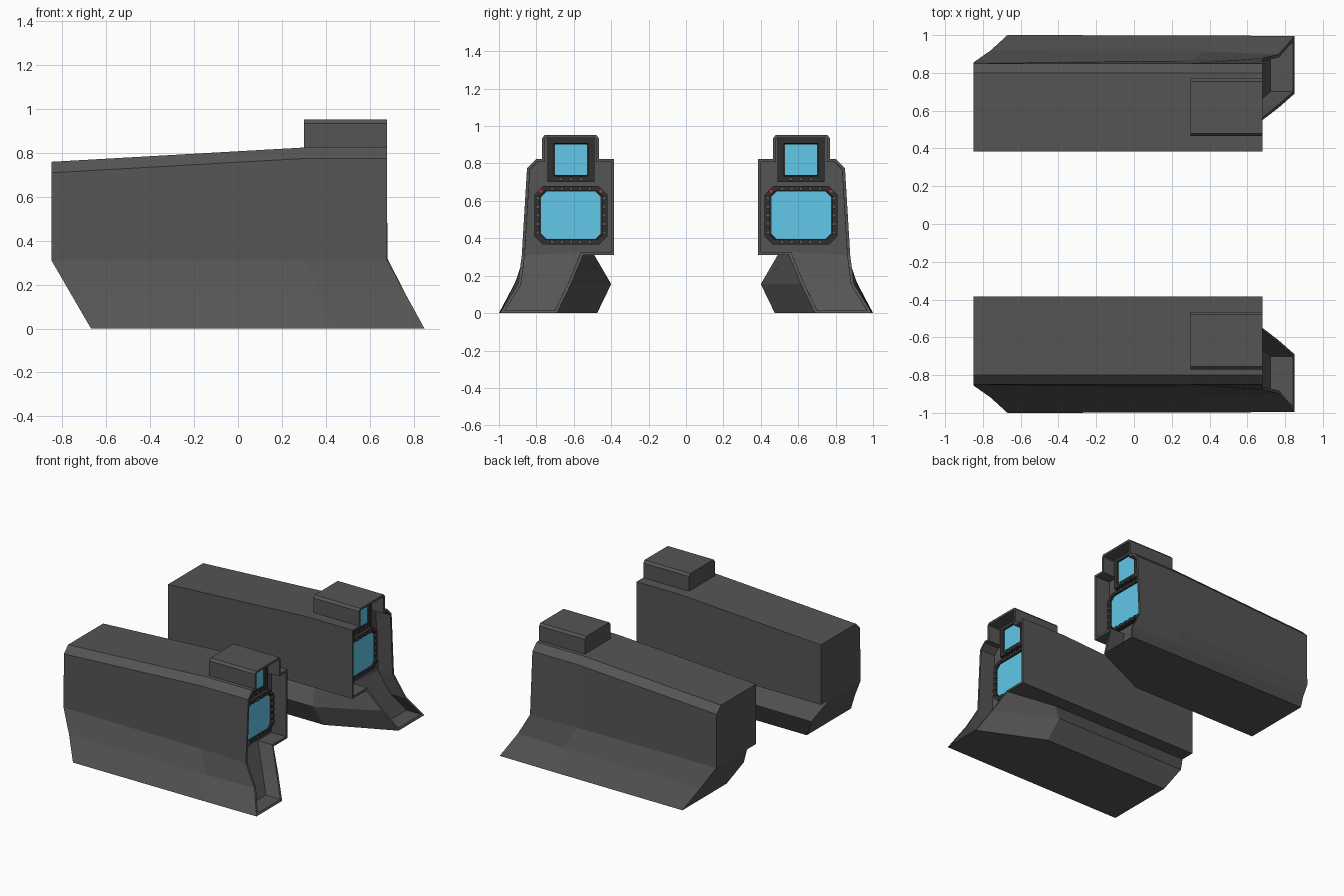
import bpy, bmesh
from mathutils import Vector

if "Cube" in bpy.data.objects:
    bpy.data.objects.remove(bpy.data.objects["Cube"])


def material(name, color):
    m = bpy.data.materials.new(name)
    m.diffuse_color = (*color, 1)
    m.use_nodes = True
    m.node_tree.nodes["Principled BSDF"].inputs["Base Color"].default_value = m.diffuse_color
    return m


SHELL = material("dark_grey", (0.09, 0.09, 0.09))
BEZEL = material("charcoal", (0.03, 0.03, 0.03))
BUTTON = material("button_grey", (0.10, 0.10, 0.10))
GLASS = material("screen_blue", (0.12, 0.58, 0.80))
RED = material("warning_red", (0.6, 0.03, 0.03))


def finish(bm, name, mat):
    """Turn a bmesh into an object mirrored to the other side of the cockpit."""
    bmesh.ops.recalc_face_normals(bm, faces=bm.faces)
    mesh = bpy.data.meshes.new(name)
    bm.to_mesh(mesh)
    bm.free()
    mesh.materials.append(mat)
    obj = bpy.data.objects.new(name, mesh)
    bpy.context.collection.objects.link(obj)
    mod = obj.modifiers.new("Mirror", 'MIRROR')
    mod.use_axis = (False, True, False)
    return obj


def recess(bm, faces, rim, depth):
    """Leave a rim around the faces and push them back along -x."""
    bmesh.ops.recalc_face_normals(bm, faces=bm.faces)
    for t in (rim, 0.0005):
        bmesh.ops.inset_region(bm, faces=faces, thickness=t, use_even_offset=True,
                               use_boundary=True)
    verts = {v for f in faces for v in f.verts}
    bmesh.ops.translate(bm, verts=list(verts), vec=(-depth, 0, 0))


# Console shell: cross-sections lofted from back to front
HOOD = [(0.465, 0.825), (0.465, 0.935), (0.48, 0.952),
        (0.755, 0.952), (0.77, 0.935), (0.77, 0.825)]


def section(x, top, outer, foot, raised):
    """foot: outer mid, outer bottom, inner bottom, inner mid, inner top."""
    pts = [(x, 0.385, 0.31), (x, 0.385, top)]
    pts += [(x, y, z if raised else top) for y, z in HOOD]
    pts += [(x, 0.80, top), (x, 0.85, top - 0.05), (x, outer, 0.31)]
    return pts + foot


back_foot = [(-0.76, 0.918, 0.155), (-0.67, 1.0, 0), (-0.67, 0.475, 0),
             (-0.76, 0.40, 0.155), (-0.85, 0.49, 0.31)]
mid_foot = [(0.38, 0.915, 0.155), (0.42, 0.998, 0), (0.38, 0.475, 0),
            (0.34, 0.40, 0.155), (0.30, 0.49, 0.31)]
front_foot = [(0.765, 0.898, 0.155), (0.85, 0.995, 0), (0.85, 0.69, 0),
              (0.765, 0.615, 0.155), (0.68, 0.55, 0.31)]

bm = bmesh.new()
rings = [[bm.verts.new(p) for p in s] for s in (
    section(-0.85, 0.76, 0.855, back_foot, False),
    section(0.30, 0.825, 0.865, mid_foot, False),
    section(0.30, 0.825, 0.865, mid_foot, True),
    section(0.68, 0.825, 0.878, front_foot, True))]
n = len(rings[0])
for r, s in zip(rings, rings[1:]):
    for i in range(n):
        j = (i + 1) % n
        bm.faces.new((r[i], r[j], s[j], s[i]))


def cap(r):
    return [bm.faces.new(r[:11] + [r[15]]),
            bm.faces.new((r[10], r[11], r[14], r[15])),
            bm.faces.new((r[11], r[12], r[13], r[14]))]


cap(rings[0])
bmesh.ops.remove_doubles(bm, verts=bm.verts, dist=0.0001)
recess(bm, cap(rings[-1]), 0.016, 0.12)
finish(bm, "console_shell", SHELL)


# Display panels set into the recess
def plate(name, cy, cz, w, h, cut, x0, x1, mat, rim=None):
    """Chamfered rectangular plate facing +x, optionally with a sunk centre."""
    bm = bmesh.new()
    a, b = w / 2, h / 2
    pts = []
    for sy, sz in ((1, 1), (-1, 1), (-1, -1), (1, -1)):
        corner = [(sy * a, sz * (b - cut)), (sy * (a - cut), sz * b)]
        pts += corner if sy * sz > 0 else corner[::-1]
    face = bm.faces.new([bm.verts.new((x0, cy + y, cz + z)) for y, z in pts])
    ext = bmesh.ops.extrude_face_region(bm, geom=[face], use_keep_orig=True)
    bmesh.ops.translate(bm, vec=(x1 - x0, 0, 0),
                        verts=[g for g in ext["geom"] if isinstance(g, bmesh.types.BMVert)])
    if rim:
        front = [g for g in ext["geom"] if isinstance(g, bmesh.types.BMFace)]
        recess(bm, front, rim, 0.012)
    return finish(bm, name, mat)


CY, CZ, HZ = 0.615, 0.523, 0.82
plate("main_bezel", CY, CZ, 0.39, 0.312, 0.045, 0.55, 0.592, BEZEL, 0.026)
plate("main_screen", CY, CZ, 0.318, 0.256, 0.03, 0.57, 0.584, GLASS)
plate("hood_bezel", CY, HZ, 0.25, 0.24, 0.004, 0.55, 0.592, BEZEL, 0.034)
plate("hood_screen", CY, HZ, 0.17, 0.165, 0.004, 0.57, 0.584, GLASS)


# Buttons around the screens
def buttons(name, spots, size, mat):
    bm = bmesh.new()
    for y, z in spots:
        made = bmesh.ops.create_cube(bm, size=size)
        bmesh.ops.translate(bm, verts=made["verts"], vec=Vector((0.592, y, z)))
    finish(bm, name, mat)


spots = []
for k in range(-2, 3):
    for s in (-1, 1):
        spots.append((CY + k * 0.05, CZ + s * 0.142))
        spots.append((CY + s * 0.178, CZ + k * 0.046))
spots += [(CY + k * 0.055, HZ - 0.103) for k in (-1, 0, 1)]
buttons("panel_buttons", spots, 0.018, BUTTON)
buttons("warning_lights", [(CY + s * 0.16, CZ + 0.128) for s in (-1, 1)], 0.014, RED)
